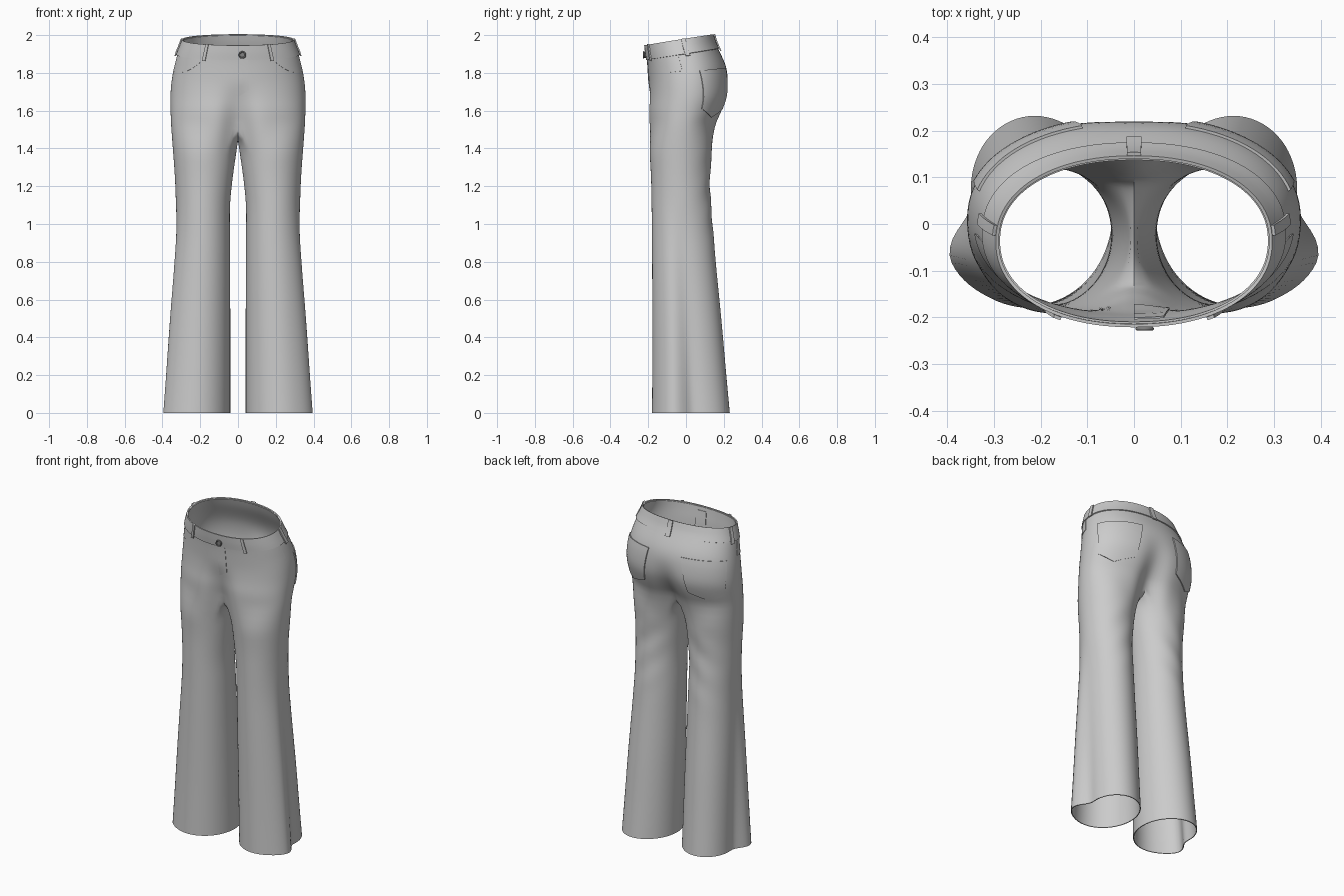
import bpy, bmesh, math
from mathutils import Vector

if "Cube" in bpy.data.objects:
    bpy.data.objects.remove(bpy.data.objects["Cube"])

K, M = 33, 13            # points round the outside / along the inner leg


def material(name, rgb):
    m = bpy.data.materials.new(name)
    m.diffuse_color = (*rgb, 1)
    m.use_nodes = True
    m.node_tree.nodes["Principled BSDF"].inputs["Base Color"].default_value = m.diffuse_color
    return m


CLOTH = material("grey cloth", (0.6, 0.6, 0.6))
METAL = material("dark metal", (0.22, 0.22, 0.22))

# height: outer x, front y, back y
TRUNK = [(1.52, .352, -.202, .162), (1.60, .355, -.204, .198), (1.67, .356, -.198, .222),
         (1.75, .350, -.195, .221), (1.82, .337, -.198, .205), (1.895, .318, -.203, .167),
         (1.93, .305, -.208, .152), (1.975, .288, -.213, .138)]
# height: inner x, outer x, front y, back y
LEG = [(0, .043, .400, -.178, .230), (.25, .043, .383, -.176, .207), (.5, .043, .366, -.176, .185),
       (.75, .044, .346, -.177, .160), (.95, .045, .331, -.178, .143), (1.1, .045, .327, -.180, .130),
       (1.25, .030, .332, -.183, .125), (1.40, .008, .343, -.192, .137)]
# radius factor of the hem by angle, giving the side fold
FOLD = [(-135, 1), (-90, 1), (-60, 1.02), (-35, 1.08), (-22, 1.06), (-5, .76), (6, .70),
        (30, .80), (60, .93), (90, 1), (135, 1), (225, 1)]


def sample(table, v):
    """Smooth interpolation of a table row at v."""
    n = len(table)
    v = min(max(v, table[0][0]), table[-1][0])
    i = max(k for k in range(n - 1) if table[k][0] <= v)
    a, b = table[i], table[i + 1]
    p, q = table[max(i - 1, 0)], table[min(i + 2, n - 1)]
    d = b[0] - a[0]
    t = (v - a[0]) / d
    out = []
    for c in range(1, len(a)):
        ma = (b[c] - p[c]) / (b[0] - p[0]) * d
        mb = (q[c] - a[c]) / (q[0] - a[0]) * d
        out.append((2*t**3 - 3*t*t + 1) * a[c] + (t**3 - 2*t*t + t) * ma
                   + (3*t*t - 2*t**3) * b[c] + (t**3 - t*t) * mb)
    return out


def trunk(deg, h, off=0.0):
    """Point on the hips: -90 front centre, 0 side, 90 back centre."""
    xo, yf, yb = sample(TRUNK, h)
    a = math.radians(deg)
    c, s = max(math.cos(a), 0), math.sin(a)
    yc, ry = (yf + yb) / 2, (yb - yf) / 2
    x = xo * c ** .92 if c > 1e-6 else 0.0
    dip = .36 * max(0, min(1, (1.77 - h) / .25)) ** 1.3 * math.exp(-(x / .07) ** 2)
    y = yc + ry * math.copysign(abs(s) ** .92, s) * (1 - dip)
    n = Vector((c / xo if c > 1e-6 else 0, s / ry, 0)).normalized() * off
    k = max(0, min(1, (h - 1.6) / .3))
    return Vector((x + n.x, y + n.y, h + .164 * (y + .0375) * k))


def leg(deg, z):
    """Point on the leg outline, with side fold and creases behind the knee."""
    xi, xo, yf, yb = sample(LEG, z)
    w = max(0, 1 - z / 1.1) ** .8
    r = 1 + w * (sample(FOLD, deg)[0] - 1)
    a = math.radians(deg)
    x = (xi + xo) / 2 + (xo - xi) / 2 * r * math.cos(a)
    y = (yf + yb) / 2 + (yb - yf) / 2 * r * math.sin(a)
    crease = max(0, math.sin(a)) ** 2 * max(0, 1 - abs(z - 1.2) / .4)
    return Vector((x, y + .006 * crease * math.sin(z * 36 + x * 28), z))


def finish(name, bm, thick, mirror=True, sub=0, mat=CLOTH):
    me = bpy.data.meshes.new(name)
    bm.to_mesh(me)
    bm.free()
    ob = bpy.data.objects.new(name, me)
    bpy.context.collection.objects.link(ob)
    me.materials.append(mat)
    if mirror:
        ob.modifiers.new("mirror", 'MIRROR').merge_threshold = .0005
    if sub:
        ob.modifiers.new("smooth", 'SUBSURF').levels = sub
    if thick:
        s = ob.modifiers.new("thickness", 'SOLIDIFY')
        s.thickness, s.offset = thick, 0
    bpy.ops.object.select_all(action='DESELECT')
    ob.select_set(True)
    bpy.context.view_layer.objects.active = ob
    bpy.ops.object.convert(target='MESH')
    bpy.ops.object.shade_smooth_by_angle(angle=math.radians(40))
    return ob


def patch(name, a0, a1, bottom, top, off, thick, nu=12, nv=6, mirror=True, taper=0):
    """Cloth plate lying on the hips; bottom is a rule of u in 0..1."""
    bm = bmesh.new()
    rows = []
    for j in range(nv + 1):
        v = j / nv
        row = []
        for i in range(nu + 1):
            u = i / nu
            b = bottom(u)
            mid = (a0 + a1) / 2
            a = mid + (a0 + (a1 - a0) * u - mid) * (1 - taper * (1 - v))
            row.append(bm.verts.new(trunk(a, b + (top - b) * v, off)))
        rows.append(row)
    for r, s in zip(rows, rows[1:]):
        for i in range(nu):
            bm.faces.new((r[i], r[i + 1], s[i + 1], s[i]))
    return finish(name, bm, thick, mirror)


# trousers body: one leg lofted up to the crotch, then the half hips, mirrored
bm = bmesh.new()
ts = [-1 + 2 * i / (K - 1) for i in range(K)]
rings = []
for z in [0, .12, .25, .38, .5, .62, .75, .83, .9, .96, 1.02, 1.08, 1.14, 1.2, 1.26, 1.33, 1.40]:
    angles = [135 * t for t in ts] + [135 + 90 * (j + 1) / (M + 1) for j in range(M)]
    rings.append([bm.verts.new(leg(a, z)) for a in angles])
for h in [1.52, 1.56, 1.6, 1.635, 1.67, 1.71, 1.75, 1.785, 1.82, 1.86, 1.895, 1.93, 1.97]:
    ring = [bm.verts.new(trunk(90 * t, h)) for t in ts]
    if h == 1.52:        # crotch seam closes the leg top
        f, b = ring[0].co.y, ring[-1].co.y
        for j in range(M):
            u = (j + 1) / (M + 1)
            ring.append(bm.verts.new((0, b + (f - b) * u, h - .055 * math.sin(math.pi * u) ** .7)))
    rings.append(ring)
for r, s in zip(rings, rings[1:]):
    closed = len(r) > K and len(s) > K
    n = len(r) if closed else K - 1
    for i in range(n):
        k = (i + 1) % len(r)
        bm.faces.new((r[i], r[k], s[k], s[i]))
finish("trousers_body", bm, .005, sub=1)

# waistband
patch("waistband", -90, 90, lambda u: 1.895, 1.975, .005, .007, nu=48, nv=5)

# belt loops: front pair, side pair, back centre
for name, a0, a1 in (("front_belt_loops", -60, -56.5), ("side_belt_loops", 3, 9),
                     ("back_belt_loop", 87.8, 90)):
    patch(name, a0, a1, lambda u: 1.884, 1.977, .0125, .007, nu=2, nv=4)

# back pockets with pointed bottoms
patch("back_pockets", 16, 73, lambda u: 1.61 - .045 * (1 - abs(2 * u - 1)), 1.80,
      .005, .006, nu=16, nv=10, taper=.2)

# curved front pocket facings
patch("front_pockets", -57, -6, lambda u: 1.893 - .085 * (1 - (1 - min(1, u * 1.5)) ** 2.5),
      1.897, .003, .003, nu=20, nv=5)

# fly: inner shield and outer flap
patch("fly_shield", -90, -79, lambda u: 1.70, 1.95, -.008, .004, nu=4, nv=8, mirror=False)
patch("fly_flap", -89.8, -82, lambda u: 1.72 - .04 * (1 - u), 1.897, .003, .003, nu=4, nv=8, mirror=False)

# button: disc with raised rim
front = trunk(-86, 1.93, .012)
bpy.ops.mesh.primitive_cylinder_add(vertices=24, radius=.017, depth=.010,
                                    location=(.023, front.y, 1.895), rotation=(math.pi / 2, 0, 0))
disc = bpy.context.object
disc.name = "button"
bpy.ops.mesh.primitive_torus_add(major_radius=.016, minor_radius=.004, major_segments=24, minor_segments=8,
                                 location=(.023, front.y - .005, 1.895), rotation=(math.pi / 2, 0, 0))
rim = bpy.context.object
rim.name = "button_rim"
for ob in (disc, rim):
    ob.data.materials.append(METAL)
    for p in ob.data.polygons:
        p.use_smooth = ob is rim
